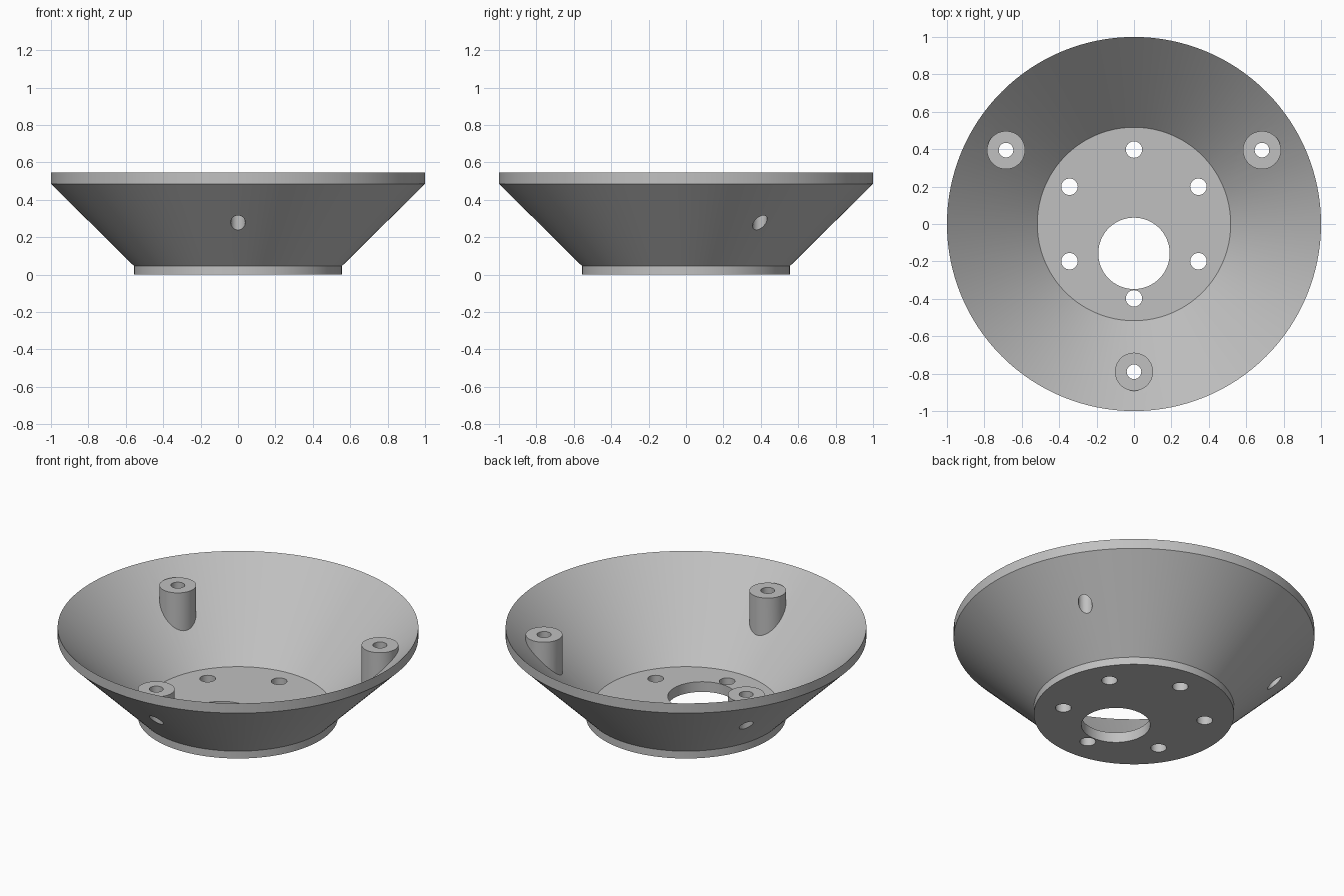
import bpy, bmesh
from math import sin, cos, pi, radians, hypot

if "Cube" in bpy.data.objects:
    bpy.data.objects.remove(bpy.data.objects["Cube"])

grey = bpy.data.materials.new("plain grey")
grey.use_nodes = True
colour = (0.53, 0.53, 0.53, 1)
grey.diffuse_color = colour
grey.node_tree.nodes["Principled BSDF"].inputs["Base Color"].default_value = colour


def lathe(name, profile, sides, centre=(0, 0), fit=None):
    """Solid of stacked rings (radius, z) with flat caps; fit adjusts the lowest ring's height."""
    bm = bmesh.new()
    x, y = centre
    rings = []
    for i, (r, z) in enumerate(profile):
        ring = []
        for k in range(sides):
            a = 2 * pi * k / sides
            px, py = x + r * cos(a), y + r * sin(a)
            pz = fit(px, py) if fit and i == 0 else z
            ring.append(bm.verts.new((px, py, pz)))
        rings.append(ring)
    for low, high in zip(rings, rings[1:]):
        for k in range(sides):
            n = (k + 1) % sides
            bm.faces.new((low[k], low[n], high[n], high[k]))
    bm.faces.new(rings[0][::-1])
    bm.faces.new(rings[-1])
    bmesh.ops.recalc_face_normals(bm, faces=bm.faces)
    mesh = bpy.data.meshes.new(name)
    bm.to_mesh(mesh)
    bm.free()
    mesh.materials.append(grey)
    obj = bpy.data.objects.new(name, mesh)
    bpy.context.collection.objects.link(obj)
    return obj


def combine(target, tool, operation):
    """Apply an exact boolean and remove the tool."""
    tool.hide_render = True
    bpy.context.view_layer.objects.active = target
    mod = target.modifiers.new("combine", 'BOOLEAN')
    mod.operation, mod.solver, mod.object = operation, 'EXACT', tool
    bpy.ops.object.modifier_apply(modifier=mod.name)
    bpy.data.objects.remove(tool)


def polar(r, degrees):
    return r * cos(radians(degrees)), r * sin(radians(degrees))


# Conical dish with a flat floor and a sharp inner rim
dish = lathe("conical_dish", [(0.555, 0), (0.555, 0.045), (1, 0.485), (1, 0.545), (0.517, 0.062)], 128)

# Screw bosses growing out of the sloped wall
boss_spots = [polar(0.79, a) for a in (-90, 30, 150)]
for spot in boss_spots:
    boss = lathe("screw_boss", [(0.102, 0), (0.102, 0.468)], 48, spot,
                 fit=lambda x, y: hypot(x, y) - 0.485)
    combine(dish, boss, 'UNION')

# Through holes: bosses, floor bolt circle and the large offset opening
holes = [(spot, 0.039, 32) for spot in boss_spots]
holes += [(polar(0.398, 30 + 60 * i), 0.044, 32) for i in range(6)]
holes.append(((0, -0.157), 0.191, 64))
for spot, radius, sides in holes:
    combine(dish, lathe("hole_cutter", [(radius, -0.2), (radius, 0.8)], sides, spot), 'DIFFERENCE')

# Smooth shading with crisp edges
bpy.ops.object.select_all(action='DESELECT')
dish.select_set(True)
bpy.context.view_layer.objects.active = dish
bpy.ops.object.shade_smooth_by_angle(angle=radians(30))
